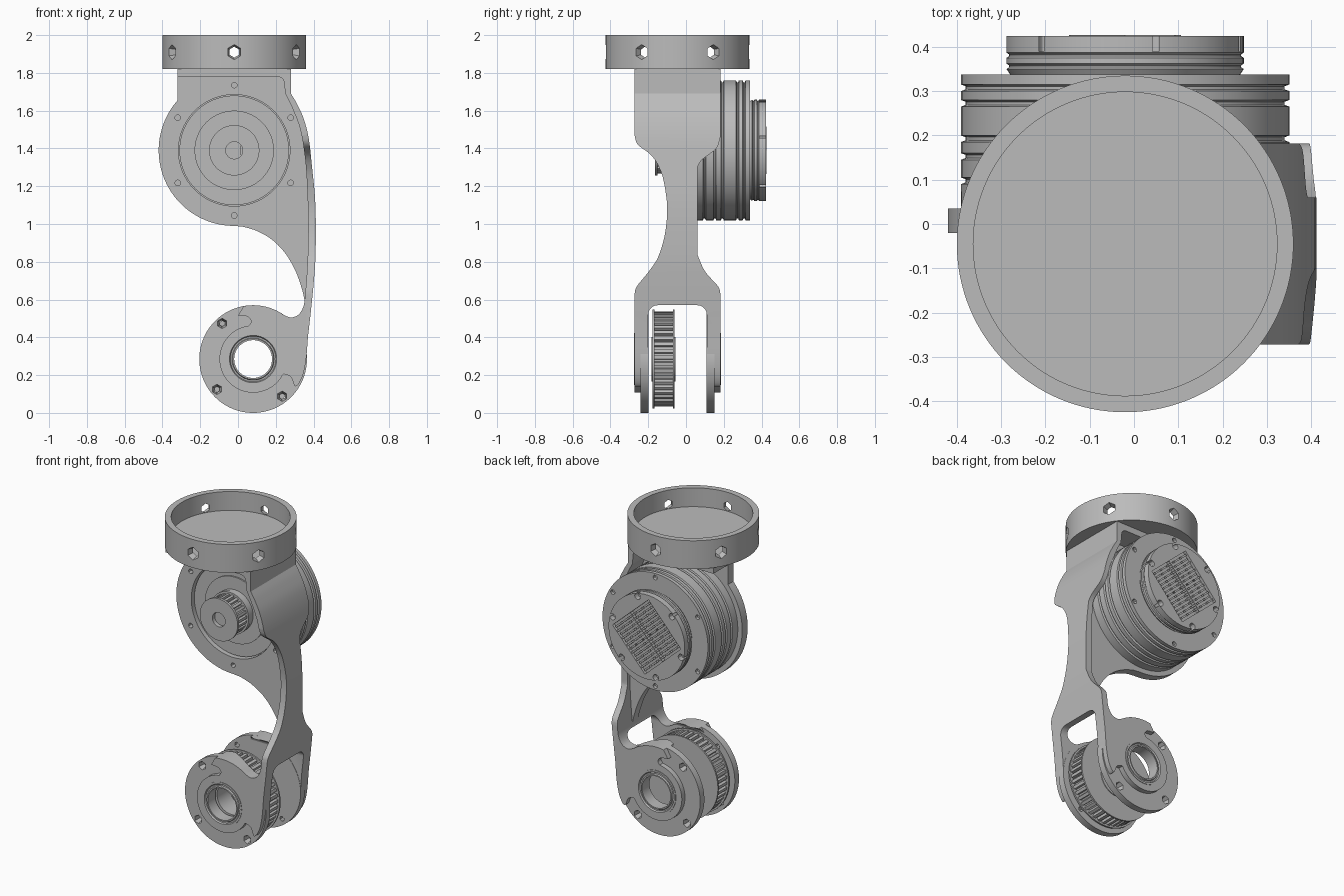
import bpy, bmesh, math
from math import sin, cos, pi, radians
from mathutils import Matrix, Vector

if "Cube" in bpy.data.objects:
    bpy.data.objects.remove(bpy.data.objects["Cube"], do_unlink=True)

grey = bpy.data.materials.new("machined_grey")
grey.use_nodes = True
grey.diffuse_color = (0.5, 0.5, 0.5, 1)
grey.node_tree.nodes["Principled BSDF"].inputs["Base Color"].default_value = (0.5, 0.5, 0.5, 1)
parts = []


def make(name, bm, part=True):
    bmesh.ops.recalc_face_normals(bm, faces=bm.faces)
    mesh = bpy.data.meshes.new(name)
    bm.to_mesh(mesh)
    bm.free()
    mesh.materials.append(grey)
    ob = bpy.data.objects.new(name, mesh)
    bpy.context.collection.objects.link(ob)
    if part:
        parts.append(ob)
    return ob


def lathe(name, profile, centre, axis="Y", segs=96, part=True):
    """Revolve (radius, height) points; centre is the axis position."""
    bm = bmesh.new()
    vs = [bm.verts.new((r, 0, h)) for r, h in profile]
    pairs = list(zip(vs, vs[1:]))
    if profile[0][0] > 0:
        pairs.append((vs[-1], vs[0]))
    es = [bm.edges.new(p) for p in pairs]
    bmesh.ops.spin(bm, geom=vs + es, cent=(0, 0, 0), axis=(0, 0, 1),
                   angle=2 * pi, steps=segs, use_merge=True)
    bmesh.ops.remove_doubles(bm, verts=bm.verts, dist=1e-5)
    m = Matrix.Translation(centre)
    if axis == "Y":
        m = m @ Matrix.Rotation(-pi / 2, 4, "X")
    bm.transform(m)
    return make(name, bm, part)


def tube(name, r0, r1, a, b, centre, part=True):
    if r0 == 0:
        return lathe(name, [(0, a), (r1, a), (r1, b), (0, b)], centre, part=part)
    return lathe(name, [(r0, a), (r1, a), (r1, b), (r0, b)], centre, part=part)


def prism(name, pts, a, b, along="Y", part=True):
    """Extrude an outline from a to b along Y (x,z points) or X (y,z points)."""
    put = (lambda p, d: (p[0], d, p[1])) if along == "Y" else (lambda p, d: (d, p[0], p[1]))
    bm = bmesh.new()
    lo = [bm.verts.new(put(p, a)) for p in pts]
    hi = [bm.verts.new(put(p, b)) for p in pts]
    bm.faces.new(lo)
    bm.faces.new(hi[::-1])
    for i in range(len(pts)):
        j = (i + 1) % len(pts)
        bm.faces.new((lo[i], lo[j], hi[j], hi[i]))
    return make(name, bm, part)


def boolean(ob, cutter, op="DIFFERENCE"):
    mod = ob.modifiers.new("cut", "BOOLEAN")
    mod.operation, mod.solver, mod.object = op, "EXACT", cutter
    bpy.context.view_layer.objects.active = ob
    bpy.ops.object.modifier_apply(modifier=mod.name)
    bpy.data.objects.remove(cutter, do_unlink=True)


def drill(ob, spots, r_in, r_out, depth, sides=12):
    """Cut tapered holes centred at each (position, outward direction)."""
    bm = bmesh.new()
    for pos, way in spots:
        m = Matrix.Translation(pos) @ Vector(way).to_track_quat("Z", "Y").to_matrix().to_4x4()
        bmesh.ops.create_cone(bm, cap_ends=True, segments=sides, radius1=r_in,
                              radius2=r_out, depth=depth, matrix=m)
    boolean(ob, make("drill", bm, False))


def curve(pts, n=5):
    """Smooth curve through the points."""
    p = [Vector(q) for q in [pts[0]] + pts + [pts[-1]]]
    out = []
    for a, b, c, d in zip(p, p[1:], p[2:], p[3:]):
        for i in range(n):
            t = i / n
            out.append(tuple(0.5 * (2 * b + (c - a) * t + (2 * a - 5 * b + 4 * c - d) * t * t
                                    + (3 * b - a - 3 * c + d) * t ** 3)))
    return out + [pts[-1]]


def arc(c, r, a0, a1, n=40):
    angs = [radians(a0 + (a1 - a0) * i / n) for i in range(n + 1)]
    return [(c[0] + r * cos(a), c[1] + r * sin(a)) for a in angs]


def gear(name, c, r, depth, teeth, y0, y1, bore):
    pts = []
    for i in range(teeth):
        for f, rad in ((0, r), (0.5, r), (0.6, r - depth), (0.9, r - depth)):
            a = 2 * pi * (i + f) / teeth
            pts.append((c[0] + rad * cos(a), c[1] + rad * sin(a)))
    ob = prism(name, pts, y0, y1)
    boolean(ob, tube("bore", 0, bore, y0 - 0.1, y1 + 0.1, (c[0], 0, c[1]), False))


hip, knee = (-0.02, 1.39), (0.08, 0.285)
HIP, KNEE = (hip[0], 0, hip[1]), (knee[0], 0, knee[1])
MID = -0.045

# Mounting cup with six radial screw holes
cup = lathe("mounting_cup", [(0, 1.82), (0.38, 1.82), (0.38, 2), (0.343, 2), (0.343, 1.88), (0, 1.88)],
            (hip[0], MID, 0), "Z", 128)
ways = [(cos(radians(30 + 60 * k)), sin(radians(30 + 60 * k)), 0) for k in range(6)]
drill(cup, [((hip[0] + 0.36 * w[0], MID + 0.36 * w[1], 1.91), w) for w in ways], 0.022, 0.046, 0.08, 6)

# Curved side wall and fork: front outline crossed with side outline
outer = [(0.28, 1.82), (0.28, 1.7)] + curve([(0.28, 1.69), (0.31, 1.64), (0.347, 1.56), (0.375, 1.45),
        (0.392, 1.3), (0.407, 1.15), (0.412, 1.0), (0.41, 0.82), (0.4, 0.68), (0.385, 0.53)])
lower = curve([(0.37, 0.4), (0.36, 0.28), (0.34, 0.19), (0.305, 0.14), (0.28, 0.19), (0.245, 0.205)])
neck = curve([(0.06, 0.465), (0.07, 0.485), (0.05, 0.51), (0.0, 0.515)]) + arc(knee, 0.285, 100, 62, 10) + \
    curve([(0.24, 0.52), (0.28, 0.505), (0.32, 0.52), (0.345, 0.56), (0.355, 0.62), (0.368, 0.8),
           (0.372, 1.0), (0.366, 1.2), (0.355, 1.35), (0.33, 1.5), (0.285, 1.62), (0.25, 1.69)])
slab = arc((0.21, 1.745), 0.035, 0, 90, 6) + [(-0.32, 1.78), (-0.32, 1.82)]
arm = prism("arm_wall", outer + lower + arc(knee, 0.178, -27, -263) + neck + slab, -0.3, 0.3)
side = [(-0.272, 1.83)] + curve([(-0.272, 1.47), (-0.255, 1.42), (-0.18, 1.36), (-0.13, 1.27), (-0.105, 1.15),
       (-0.1, 1.05), (-0.115, 0.93), (-0.15, 0.82), (-0.2, 0.745), (-0.26, 0.67), (-0.272, 0.63)])
side += [(-0.272, 0.02), (-0.2, 0.02)] + arc((-0.15, 0.52), 0.05, 180, 90, 6) + \
    arc((0.06, 0.52), 0.05, 90, 0, 6) + [(0.11, 0.02), (0.182, 0.02)]
side += curve([(0.182, 0.63), (0.17, 0.67), (0.1, 0.75), (0.06, 0.84)]) + \
    curve([(0.06, 1.3), (0.085, 1.34), (0.16, 1.4), (0.182, 1.46)]) + [(0.182, 1.83)]
boolean(arm, prism("side_outline", side, -0.6, 0.6, "X", False), "INTERSECT")
boolean(arm, tube("knee_bore", 0, 0.135, -0.5, 0.5, KNEE, False))

# Motor plate, running down into the thin web
web_pts = [(-0.32, 1.8)] + arc(hip, 0.4, 138.5, 270, 48) + \
    curve([(0.03, 0.985), (0.1, 0.963), (0.18, 0.917), (0.25, 0.845), (0.305, 0.75), (0.34, 0.65), (0.355, 0.58)]) + \
    [(0.385, 0.58)] + [(x - 0.006, z) for x, z in outer[-6:1:-1]] + [(0.27, 1.8)]
web = prism("motor_plate", web_pts, -0.02, 0.035)
boolean(web, tube("pilot_bore", 0, 0.295, -0.2, 0.2, HIP, False))
bolts = [(hip[0] + 0.345 * cos(radians(30 + 60 * k)), hip[1] + 0.345 * sin(radians(30 + 60 * k)))
         for k in range(6)]
drill(web, [((x, -0.02, z), (0, -1, 0)) for x, z in bolts], 0.015, 0.015, 0.06)

# Motor housing with grooves, stepped front and rear cap
housing = [(0, -0.03), (0.13, -0.03), (0.13, -0.005), (0.21, -0.005), (0.21, 0.004), (0.29, 0.004),
           (0.29, 0.036), (0.37, 0.036)]
for y in (0.09, 0.145, 0.185, 0.265, 0.3):
    housing += [(0.371, y), (0.36, y + 0.004), (0.36, y + 0.011), (0.371, y + 0.015)]
housing += [(0.371, 0.338), (0.26, 0.338)]
for y in (0.35, 0.375):
    housing += [(0.268, y), (0.262, y + 0.004), (0.262, y + 0.008), (0.268, y + 0.012)]
housing += [(0.268, 0.424), (0, 0.424)]
motor = lathe("motor_housing", housing, HIP)
drill(motor, [((x, 0.338, z), (0, 1, 0)) for x, z in bolts], 0.015, 0.015, 0.04)
rim = [(hip[0] + 0.25 * cos(radians(15 + 60 * k)), hip[1] + 0.25 * sin(radians(15 + 60 * k)))
       for k in range(6)]
drill(motor, [((x, 0.42, z), (0, 1, 0)) for x, z in rim], 0.02, 0.02, 0.06)

# Sunken board with fine ribs on the rear cap
tilt = Matrix.Translation((hip[0], 0.424, hip[1])) @ Matrix.Rotation(radians(42), 4, "Y")


def block(bm, x, z, sx, sy, sz):
    m = tilt @ Matrix.Translation((x, 0, z)) @ Matrix.Diagonal((sx, sy, sz, 1))
    bmesh.ops.create_cube(bm, size=1, matrix=m)


bm = bmesh.new()
block(bm, 0, 0, 0.34, 0.04, 0.34)
boolean(motor, make("board_pocket", bm, False))
bm = bmesh.new()
for i in range(13):
    for j in range(5):
        block(bm, -0.132 + 0.066 * j + 0.008 * (i % 2), -0.15 + 0.025 * i, 0.05, 0.024, 0.011)
for k in range(2):
    block(bm, 0, 0, 0.338, 0.03, 0.003) if k else block(bm, 0, 0, 0.003, 0.03, 0.338)
board = make("board_ribs", bm)
board.location.y = -0.012

# Small drive pulley on the motor shaft
gear("drive_pulley_teeth", hip, 0.122, 0.016, 24, -0.15, -0.05, 0.045)
for name, a, b in (("drive_front_flange", -0.165, -0.15), ("drive_rear_flange", -0.055, -0.03)):
    tube(name, 0.045, 0.133, a, b, HIP)
flat = arc(hip, 0.047, 40, 320, 24)
prism("drive_shaft", flat, -0.14, 0)

# Large driven pulley between the fork arms
gear("driven_pulley_teeth", knee, 0.252, 0.018, 44, -0.17, -0.068, 0.115)
for name, a, b in (("driven_front_flange", -0.178, -0.168), ("driven_rear_flange", -0.07, -0.06)):
    tube(name, 0.115, 0.262, a, b, KNEE)
tube("pulley_bearing", 0.1, 0.118, -0.182, -0.056, KNEE)

# Knee flanges and bearings, mirrored about the fork's middle
for name, s in (("front", -1), ("back", 1)):
    ys = [MID + s * d for d in (0.153, 0.195)]
    flange = tube(name + "_knee_flange", 0.134, 0.285, min(ys), max(ys), KNEE)
    spots = [(knee[0] + 0.25 * cos(radians(a)), knee[1] + 0.25 * sin(radians(a))) for a in (131, 220, 308)]
    drill(flange, [((x, ys[1] - s * 0.02, z), (0, s, 0)) for x, z in spots], 0.014, 0.03, 0.06, 6)
    e = [MID + s * d for d in (0.155, 0.222, 0.23)]
    lathe(name + "_knee_bearing", [(0.1, e[0]), (0.137, e[0]), (0.137, e[2]), (0.125, e[2]), (0.12, e[1]),
                                   (0.112, e[1]), (0.108, e[2]), (0.1, e[2])], KNEE)

# Smooth curved faces, keeping hard edges
bpy.ops.object.select_all(action="DESELECT")
for ob in parts:
    ob.select_set(True)
bpy.context.view_layer.objects.active = arm
bpy.ops.object.shade_smooth_by_angle(angle=radians(30))
